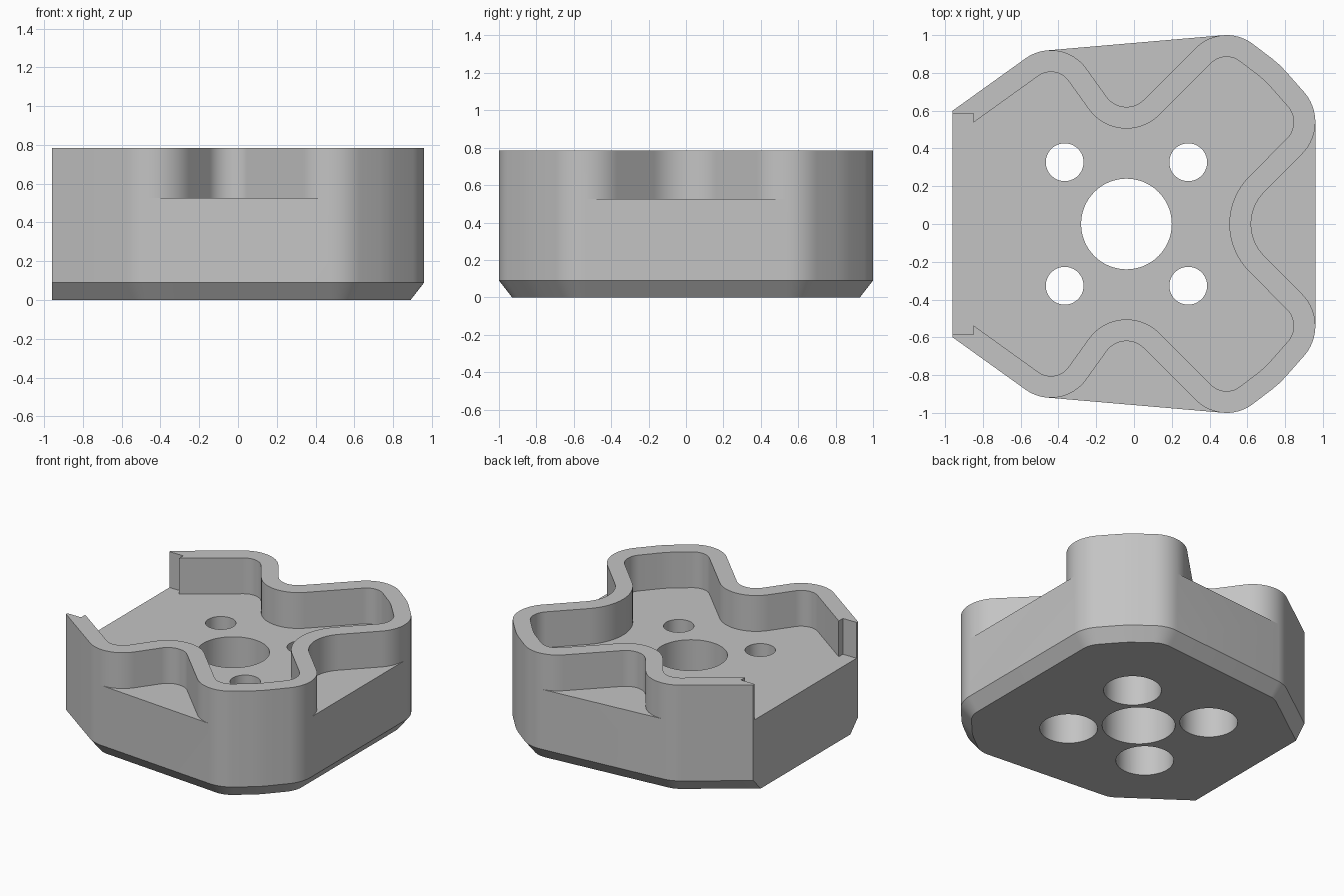
import bpy, bmesh, math
from mathutils import Vector
from mathutils.geometry import convex_hull_2d

cube = bpy.data.objects.get("Cube")
if cube:
    bpy.data.objects.remove(cube, do_unlink=True)

FLOOR, TOP, CHAMFER, INSET, WALL = 0.525, 0.785, 0.09, 0.07, 0.115
LEFT = -0.96

grey = bpy.data.materials.new("plain_grey")
grey.use_nodes = True
colour = (0.55, 0.55, 0.55, 1)
grey.diffuse_color = colour
grey.node_tree.nodes["Principled BSDF"].inputs["Base Color"].default_value = colour


def make_object(name, bm):
    bmesh.ops.recalc_face_normals(bm, faces=bm.faces)
    mesh = bpy.data.meshes.new(name)
    bm.to_mesh(mesh)
    bm.free()
    mesh.materials.append(grey)
    obj = bpy.data.objects.new(name, mesh)
    bpy.context.collection.objects.link(obj)
    return obj


def loft(name, layers):
    """Solid through (outline, z) layers with matching point counts."""
    bm = bmesh.new()
    rings = [[bm.verts.new((p[0], p[1], z)) for p in pts] for pts, z in layers]
    bm.faces.new(rings[0])
    bm.faces.new(rings[-1])
    for low, high in zip(rings, rings[1:]):
        for i in range(len(low)):
            j = (i + 1) % len(low)
            bm.faces.new((low[i], low[j], high[j], high[i]))
    return make_object(name, bm)


def belt(circles, offset):
    """Path of tangent lines and arcs; positive radius turns clockwise."""
    angles = []
    for (x1, y1, r1), (x2, y2, r2) in zip(circles, circles[1:]):
        d = math.hypot(x2 - x1, y2 - y1)
        angles.append(math.atan2(y2 - y1, x2 - x1) + math.acos((r1 - r2) / d))
    pts = []
    for i, (x, y, r) in enumerate(circles):
        a = angles[max(i - 1, 0)]
        b = angles[min(i, len(angles) - 1)]
        sweep = (b - a + math.pi) % (2 * math.pi) - math.pi
        steps = max(1, math.ceil(abs(sweep) / 0.1)) if abs(sweep) > 1e-6 else 0
        for k in range(steps + 1):
            t = a + sweep * k / max(steps, 1)
            pts.append(Vector((x + (r - offset) * math.cos(t), y + (r - offset) * math.sin(t))))
    return pts


def cylinders(name, holes, z0, z1):
    bm = bmesh.new()
    for x, y, r in holes:
        ring = bmesh.ops.create_cone(bm, cap_ends=True, segments=64, radius1=r, radius2=r, depth=z1 - z0)
        bmesh.ops.translate(bm, verts=ring["verts"], vec=(x, y, (z0 + z1) / 2))
    return make_object(name, bm)


def combine(target, other, operation):
    mod = target.modifiers.new(operation.title(), "BOOLEAN")
    mod.operation, mod.object, mod.solver = operation, other, "EXACT"
    bpy.ops.object.select_all(action="DESELECT")
    bpy.context.view_layer.objects.active = target
    target.select_set(True)
    bpy.ops.object.modifier_apply(modifier=mod.name)
    bpy.data.objects.remove(other, do_unlink=True)


# Lobed wall outline: end corner, lobes and valleys, mirrored front to back
half = [
    (LEFT, 0.6, 0),
    (-0.44, 0.69, 0.23),
    (-0.04, 0.75, -0.13),
    (0.49, 0.77, 0.23),
    (0.428, 0.478, 0.5),
    (0.72, 0.54, 0.24),
]
circles = half + [(0.86, 0, -0.24)] + [(x, -y, r) for x, y, r in reversed(half)]
outer = belt(circles, 0)
inner = belt(circles, WALL)[1:-1]

# Stepped notch at both open ends of the wall
notch = [(LEFT, 0.585), (-0.85, 0.585), (-0.85, 0.537)]
outline = outer + [(x, -y) for x, y in notch] + inner[::-1] + notch[::-1]

# Base: hull of the wall outline, chamfered below except along the flat end
hull = [outer[i] for i in convex_hull_2d(outer)]
n = len(hull)
if sum(hull[i - 1].x * hull[i].y - hull[i].x * hull[i - 1].y for i in range(n)) < 0:
    hull.reverse()
bottom = []
for i, p in enumerate(hull):
    a = (p - hull[i - 1]).normalized()
    b = (hull[(i + 1) % n] - p).normalized()
    if p.x < LEFT + 0.001:
        side = b if abs(a.x) < 0.001 else a
        bottom.append(Vector((p.x, p.y - math.copysign(INSET / abs(side.x), p.y))))
    else:
        na, nb = Vector((-a.y, a.x)), Vector((-b.y, b.x))
        bottom.append(p + (na + nb) * INSET / (1 + na.dot(nb)))
body = loft("housing_body", [(bottom, 0), (hull, CHAMFER), (hull, FLOOR)])

# Wall joined onto the floor
combine(body, loft("lobed_wall", [(outline, FLOOR), (outline, TOP)]), "UNION")

# Centre bore, four screw holes and their wider recesses underneath
screws = [(-0.04 + sx * 0.327, sy * 0.327) for sx in (-1, 1) for sy in (-1, 1)]
through = [(-0.04, 0, 0.24)] + [(x, y, 0.1) for x, y in screws]
combine(body, cylinders("bore_cutter", through, -0.1, 0.7), "DIFFERENCE")
recesses = [(x, y, 0.19) for x, y in screws]
combine(body, cylinders("recess_cutter", recesses, -0.1, 0.33), "DIFFERENCE")

bpy.ops.object.shade_smooth_by_angle(angle=math.radians(30))
